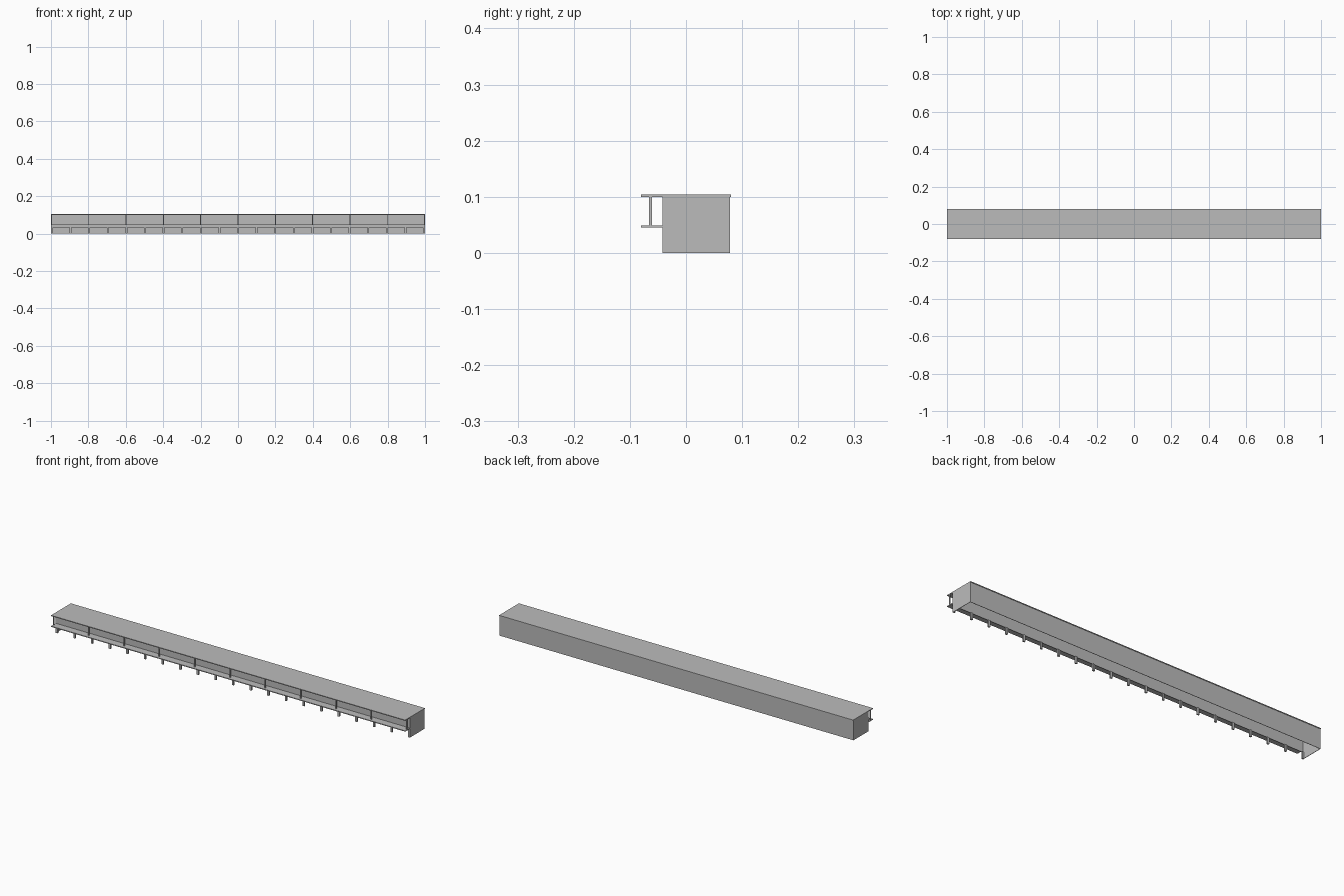
import bpy
import bmesh
from mathutils import Vector

cube = bpy.data.objects.get("Cube")
if cube:
    bpy.data.objects.remove(cube, do_unlink=True)

# One plain grey for the whole building
grey = bpy.data.materials.new("plain grey")
grey.use_nodes = True
GREY = (0.5, 0.5, 0.5, 1)
grey.diffuse_color = GREY
grey.node_tree.nodes["Principled BSDF"].inputs["Base Color"].default_value = GREY


def boxes(name, spans):
    """Make one object from boxes given as (x, y, z) ranges."""
    bm = bmesh.new()
    for span in spans:
        low = Vector([r[0] for r in span])
        high = Vector([r[1] for r in span])
        verts = bmesh.ops.create_cube(bm, size=1)["verts"]
        for v in verts:
            v.co = (low + high) / 2 + v.co * (high - low)
    mesh = bpy.data.meshes.new(name)
    bm.to_mesh(mesh)
    bm.free()
    mesh.materials.append(grey)
    obj = bpy.data.objects.new(name, mesh)
    bpy.context.collection.objects.link(obj)
    return obj


# Main levels and wall lines
HALF = 1.0
WALL = 0.002
FRONT, BACK = -0.042, 0.078
EDGE = -0.08
ROOF_Z, TOP = 0.1, 0.104
DECK_Z, DECK_TOP = 0.045, 0.049
LINTEL_Z = 0.034
FULL = (-HALF, HALF)


def row(count, width, y, z):
    """Evenly spaced uprights, flush with both ends."""
    reach = HALF - width / 2
    for i in range(count):
        x = -reach + 2 * reach * i / (count - 1)
        yield ((x - width / 2, x + width / 2), y, z)


# Flat roof overhanging the front walkway
boxes("roof", [(FULL, (EDGE, 0.08), (ROOF_Z, TOP))])

# Hollow shell, open underneath and along the lower front
boxes("back_wall", [(FULL, (BACK - WALL, BACK), (0, ROOF_Z))])
boxes("upper_front_wall", [(FULL, (FRONT, FRONT + WALL), (LINTEL_Z, ROOF_Z))])
boxes("end_walls", [((s * HALF - WALL * (s > 0), s * HALF + WALL * (s < 0)),
                     (FRONT, BACK), (0, ROOF_Z)) for s in (-1, 1)])

# Walkway along the front with its slim posts
boxes("walkway", [(FULL, (EDGE, FRONT), (DECK_Z, DECK_TOP))])
boxes("walkway_posts", row(11, 0.005, (-0.066, -0.061), (DECK_TOP, ROOF_Z)))

# Piers of the open ground floor
boxes("ground_piers", row(21, 0.01, (FRONT, FRONT + 0.008), (0, LINTEL_Z)))
